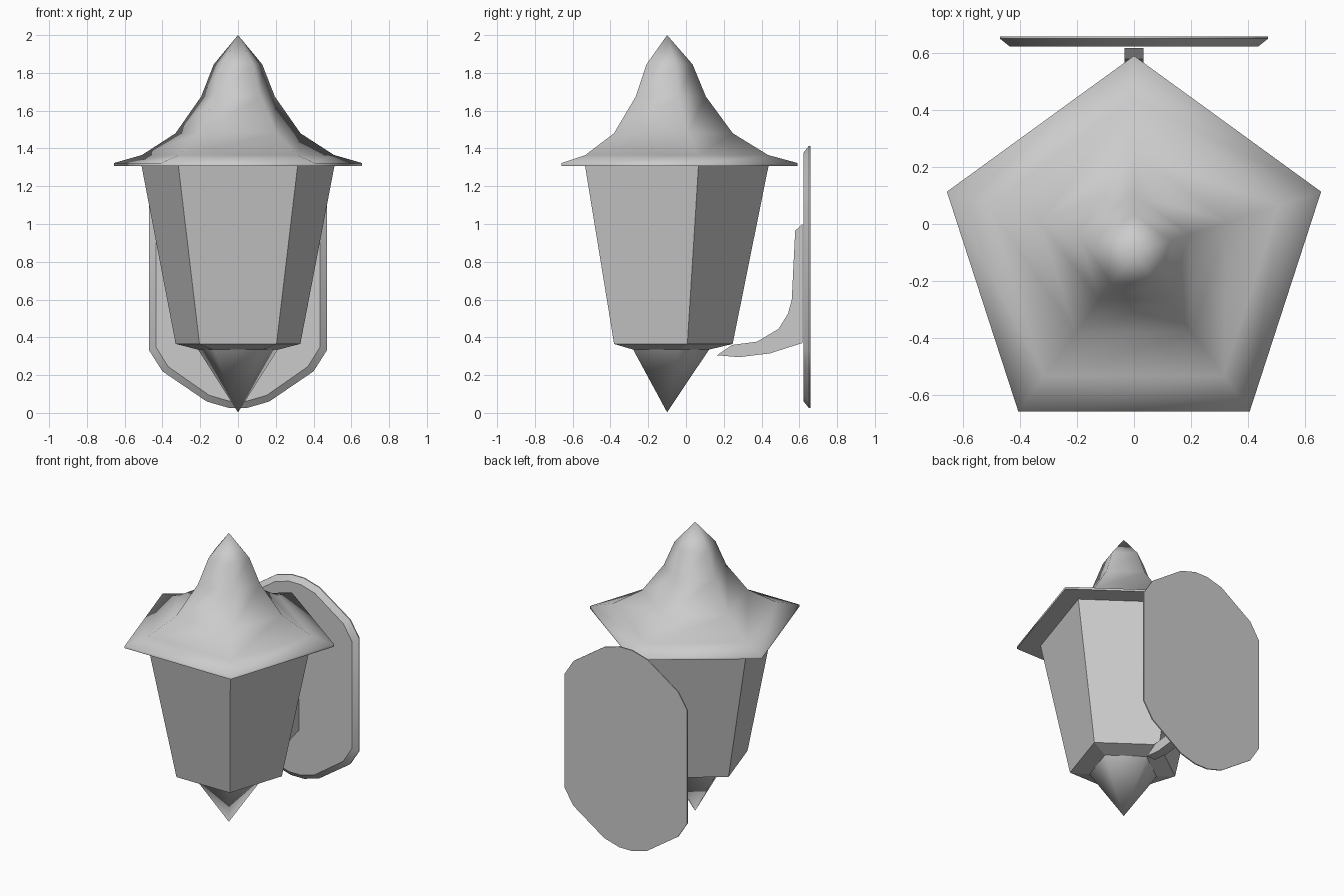
import bpy, bmesh, math

if "Cube" in bpy.data.objects:
    bpy.data.objects.remove(bpy.data.objects["Cube"])

CY = -0.10  # lantern axis

def finish(name, bm, angle=None):
    bmesh.ops.recalc_face_normals(bm, faces=bm.faces)
    me = bpy.data.meshes.new(name)
    bm.to_mesh(me)
    bm.free()
    ob = bpy.data.objects.new(name, me)
    bpy.context.collection.objects.link(ob)
    if angle:
        bpy.ops.object.select_all(action='DESELECT')
        ob.select_set(True)
        bpy.context.view_layer.objects.active = ob
        bpy.ops.object.shade_smooth_by_angle(angle=math.radians(angle))
    return ob

def loft(bm, rings):
    # skins a list of vertex rings; a ring of one vertex closes to a point
    for a, b in zip(rings, rings[1:]):
        n = max(len(a), len(b))
        for i in range(n):
            j = (i + 1) % n
            quad = [a[i % len(a)], a[j % len(a)], b[j % len(b)], b[i % len(b)]]
            bm.faces.new(list(dict.fromkeys(quad)))
    for r in (rings[0], rings[-1]):
        if len(r) > 2:
            bm.faces.new(r)

def pentagon_loft(name, profile, angle=None):
    bm = bmesh.new()
    rings = []
    for r, z in profile:
        angles = [math.radians(90 + 72 * i) for i in range(5)] if r else [0]
        rings.append([bm.verts.new((r * math.cos(a), CY + r * math.sin(a), z)) for a in angles])
    loft(bm, rings)
    return finish(name, bm, angle)

# Roof, lamp body and pointed finial
pentagon_loft("roof", [(0.69, 1.308), (0.69, 1.323), (0.535, 1.365), (0.348, 1.48),
                       (0.205, 1.675), (0.135, 1.845), (0, 2.0)], 75)
pentagon_loft("lamp_body", [(0.537, 1.308), (0.347, 0.365), (0.222, 0.335)])
pentagon_loft("bottom_finial", [(0.222, 0.335), (0, 0.003)], 75)

# Wall plate with chamfered rim, outline symmetric about its middle height
quarter = [(0.47, 0.39), (0.40, 0.50), (0.165, 0.66), (0.05, 0.693)]
right = [(x, -h) for x, h in reversed(quarter)] + quarter
outline = right + [(-x, h) for x, h in reversed(right)]
bm = bmesh.new()
rings = []
for y, inset in ((0.622, 0.035), (0.650, 0.0), (0.658, 0.0)):
    sx, sz = 1 - inset / 0.47, 1 - inset / 0.693
    rings.append([bm.verts.new((x * sx, y, 0.72 + h * sz)) for x, h in outline])
loft(bm, rings)
finish("wall_plate", bm, 35)

# Curved support arm
arm = [(0.164, 0.305), (0.245, 0.36), (0.376, 0.377), (0.49, 0.445), (0.54, 0.525),
       (0.56, 0.6), (0.578, 0.965), (0.617, 1.0), (0.617, 0.37), (0.444, 0.315), (0.28, 0.295)]
bm = bmesh.new()
loft(bm, [[bm.verts.new((x, y, z)) for y, z in arm] for x in (-0.033, 0.033)])
finish("support_arm", bm, 40)
